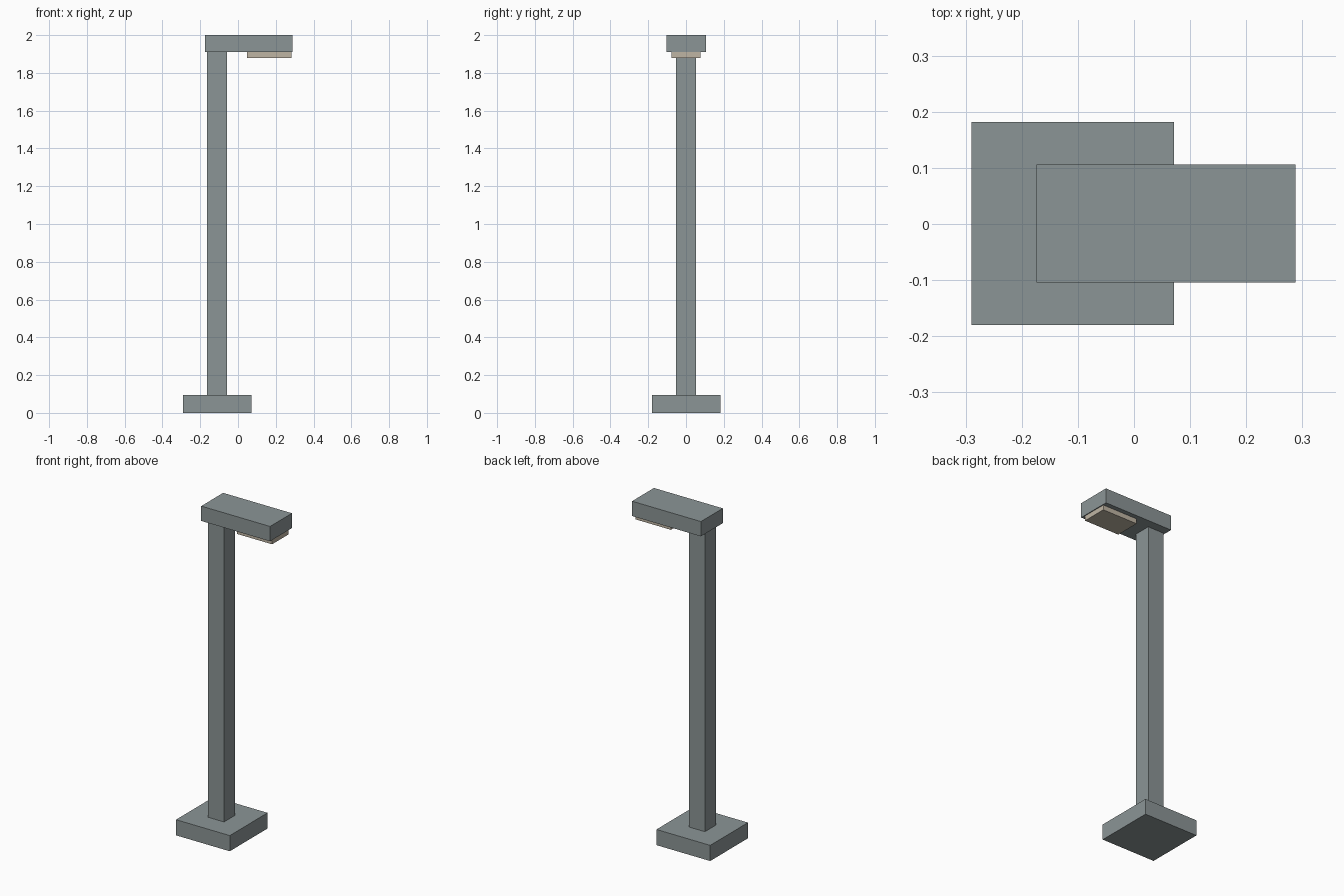
import bpy

cube = bpy.data.objects.get("Cube")
if cube:
    bpy.data.objects.remove(cube, do_unlink=True)


def make_material(name, rgb):
    mat = bpy.data.materials.new(name)
    mat.use_nodes = True
    mat.diffuse_color = (*rgb, 1)
    shader = next(n for n in mat.node_tree.nodes if n.type == "BSDF_PRINCIPLED")
    shader.inputs["Base Color"].default_value = (*rgb, 1)
    return mat


def box(name, x, y, z, mat):
    """Flat-sided box spanning the given (low, high) ranges."""
    spans = (x, y, z)
    bpy.ops.mesh.primitive_cube_add(size=1)
    obj = bpy.context.object
    obj.name = obj.data.name = name
    obj.location = [(low + high) / 2 for low, high in spans]
    obj.scale = [high - low for low, high in spans]
    bpy.ops.object.transform_apply(location=False, rotation=False, scale=True)
    obj.data.materials.append(mat)
    return obj


metal = make_material("grey metal", (0.26, 0.30, 0.305))
glass = make_material("warm lamp glass", (0.52, 0.46, 0.37))

# Square foot and upright post
box("base", (-0.29, 0.071), (-0.18, 0.182), (0, 0.095), metal)
box("post", (-0.164, -0.057), (-0.053, 0.053), (0.095, 1.91), metal)

# Overhanging lamp head with the light panel beneath it
box("lamp_head", (-0.174, 0.288), (-0.104, 0.106), (1.91, 2.0), metal)
box("light_panel", (0.047, 0.283), (-0.077, 0.078), (1.88, 1.91), glass)
